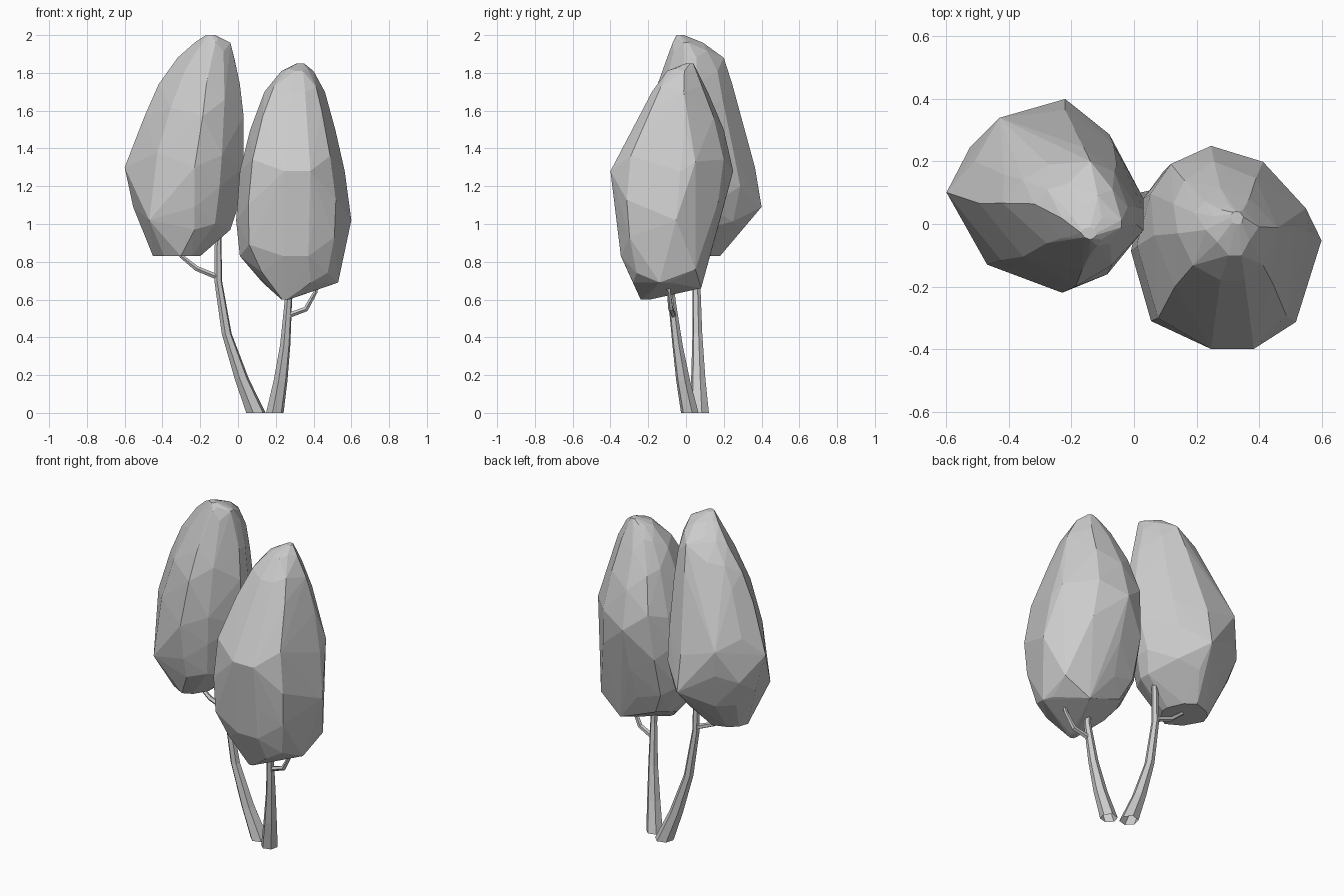
import bpy
import bmesh
import math
import random
from mathutils import Vector

random.seed(4)

default_cube = bpy.data.objects.get("Cube")
if default_cube:
    bpy.data.objects.remove(default_cube, do_unlink=True)


def make_material(name, colour):
    mat = bpy.data.materials.new(name)
    mat.use_nodes = True
    mat.diffuse_color = colour
    mat.node_tree.nodes["Principled BSDF"].inputs["Base Color"].default_value = colour
    return mat


grey = make_material("plain grey", (0.6, 0.6, 0.6, 1))


def finish(bm, name):
    bmesh.ops.recalc_face_normals(bm, faces=bm.faces)
    mesh = bpy.data.meshes.new(name)
    bm.to_mesh(mesh)
    bm.free()
    mesh.materials.append(grey)
    obj = bpy.data.objects.new(name, mesh)
    bpy.context.collection.objects.link(obj)
    return obj


def unit(values):
    """Rescale values to span 0 to 1."""
    a, b = min(values), max(values)
    return [(v - a) / (b - a) for v in values]


def crown(name, outline, levels, knobs):
    """Faceted crown: the outline fitted to each level, its inner corners raised,
    with a few protruding knobs."""
    bm = bmesh.new()
    us = unit([c[0] for c in outline])
    vs = unit([c[1] for c in outline])
    for i, level in enumerate(levels):
        above = levels[min(i + 1, len(levels) - 1)]
        for u, v in zip(us, vs):
            outermost = u in (0, 1) or v in (0, 1)
            t = 0 if outermost or i == 0 else random.uniform(0.2, 0.6)
            z, x0, x1, y0, y1 = [a + t * (b - a) for a, b in zip(level, above)]
            bm.verts.new((x0 + u * (x1 - x0), y0 + v * (y1 - y0), z))
    for knob in knobs:
        bm.verts.new(knob)
    hull = bmesh.ops.convex_hull(bm, input=bm.verts)
    loose = {v for v in hull["geom_interior"] + hull["geom_unused"]
             if isinstance(v, bmesh.types.BMVert)}
    bmesh.ops.delete(bm, geom=list(loose), context="VERTS")
    return finish(bm, name)


def limb(name, path, radii, sides, upright):
    """Tapered open faceted tube; upright limbs have level rings."""
    bm = bmesh.new()
    points = [Vector(p) for p in path]
    rings = []
    for i, (p, r) in enumerate(zip(points, radii)):
        along = points[min(i + 1, len(points) - 1)] - points[max(i - 1, 0)]
        if upright:
            u, v = Vector((1, 0, 0)), Vector((0, 1, 0))
        else:
            u = along.cross(Vector((0, 1, 0))).normalized()
            v = along.cross(u).normalized()
        angles = [math.tau * (k + 0.25) / sides for k in range(sides)]
        rings.append([bm.verts.new(p + r * (u * math.cos(a) + v * math.sin(a)))
                      for a in angles])
    for low, high in zip(rings, rings[1:]):
        for k in range(sides):
            j = (k + 1) % sides
            bm.faces.new((low[k], low[j], high[j], high[k]))
    return finish(bm, name)


# Crowns: plan outline, levels as (z, x low, x high, y low, y high), knobs
crown("right_crown",
      [(-.6, .12), (-.55, .25), (-.43, .34), (-.22, .4), (-.07, .3),
       (.03, .1), (.03, .01), (-.09, -.16), (-.23, -.22), (-.45, -.11)],
      [(.83, -.45, -.2, -.1, .18),
       (.97, -.5, -.04, -.16, .29),
       (1.09, -.555, 0, -.19, .4),
       (1.3, -.6, .03, -.22, .365),
       (1.57, -.495, .03, -.2, .285),
       (1.74, -.42, .01, -.15, .245),
       (1.88, -.32, -.02, -.1, .2),
       (1.96, -.23, -.04, -.07, .09),
       (2, -.17, -.12, -.05, -.01)],
      [(-.43, .34, 1.36), (-.47, -.13, 1.02)])
crown("left_crown",
      [(-.01, -.07), (.05, -.33), (.25, -.4), (.4, -.4), (.53, -.33),
       (.6, -.03), (.44, .21), (.25, .25), (.09, .21), (.02, .1)],
      [(.6, .23, .27, -.24, -.19),
       (.69, .13, .51, -.28, .07),
       (.83, .01, .55, -.345, .12),
       (1.02, -.01, .6, -.36, .18),
       (1.28, .01, .565, -.4, .25),
       (1.5, .065, .515, -.28, .2),
       (1.7, .14, .46, -.18, .115),
       (1.81, .23, .4, -.1, .06),
       (1.85, .31, .35, 0, .04)],
      [(.53, .05, .76), (.38, .08, .66), (.53, -.14, .69), (.55, .05, 1.33)])

# Trunks
limb("right_trunk",
     [(.095, .07, 0), (.02, .065, .18), (-.06, .06, .42), (-.105, .055, .7), (-.105, .05, .95)],
     [.053, .039, .027, .021, .018], 6, True)
limb("left_trunk",
     [(.195, .02, 0), (.225, -.015, .17), (.25, -.045, .36), (.267, -.075, .6), (.265, -.09, .8)],
     [.048, .038, .028, .02, .018], 6, True)

# Side branches
limb("right_branch",
     [(-.11, .055, .72), (-.22, .05, .765), (-.3, .05, .83), (-.34, .05, .9)],
     [.015, .014, .011, .009], 5, False)
limb("left_branch",
     [(.265, -.065, .515), (.36, -.08, .55), (.41, -.09, .64), (.43, -.1, .74)],
     [.015, .014, .011, .009], 5, False)
